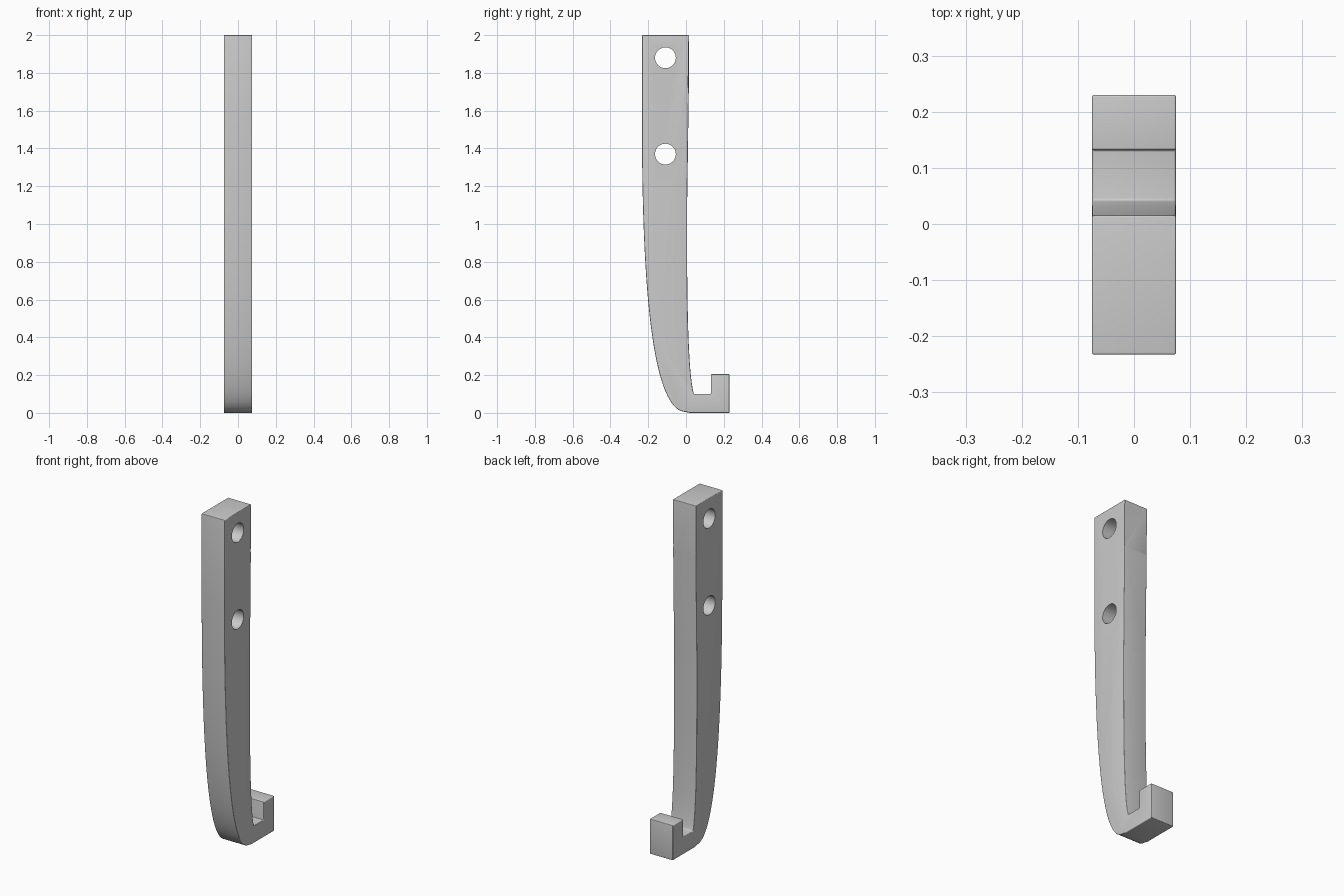
import bpy, bmesh
from mathutils import Vector
from mathutils.geometry import interpolate_bezier

if "Cube" in bpy.data.objects:
    bpy.data.objects.remove(bpy.data.objects["Cube"])

HALF_WIDTH = 0.075
ROUND = 0.012

grey = bpy.data.materials.new("plain grey")
grey.use_nodes = True
grey.diffuse_color = (0.6, 0.6, 0.6, 1)
grey.node_tree.nodes["Principled BSDF"].inputs["Base Color"].default_value = (0.6, 0.6, 0.6, 1)


def sweep(a, b, c, d, steps):
    """Curve through the (y, z) plane from a to d."""
    pts = interpolate_bezier(*[Vector((0, y, z)) for y, z in (a, b, c, d)], steps)
    return [(p.y, p.z) for p in pts]


# Side profile: top, curved front, hook tip, slot, curved back
profile = [(0.015, 2), (-0.233, 2)]
profile += sweep((-0.233, 1.5), (-0.232, 0.75), (-0.19, 0.005), (0.0, 0.005), 40)
profile += [(0.02, 0), (0.23, 0), (0.23, 0.205), (0.132, 0.205), (0.132, 0.1)]
profile += sweep((0.042, 0.1), (0.012, 0.2), (0.004, 0.55), (0.006, 1.1), 24)
profile += [(0.015, 1.72)]

bm = bmesh.new()
face = bm.faces.new([bm.verts.new((-HALF_WIDTH, y, z)) for y, z in profile])
ext = bmesh.ops.extrude_face_region(bm, geom=[face])
moved = [v for v in ext["geom"] if isinstance(v, bmesh.types.BMVert)]
bmesh.ops.translate(bm, verts=moved, vec=(2 * HALF_WIDTH, 0, 0))
bmesh.ops.recalc_face_normals(bm, faces=bm.faces)


def is_rounded(edge):
    """Crisp edges, except the upright back edges near the top."""
    upper_back = all(v.co.y > 0 and v.co.z > 1.7 for v in edge.verts)
    upright = abs(edge.verts[0].co.z - edge.verts[1].co.z) > 0.1
    return edge.calc_face_angle() > 0.6 and not (upper_back and upright)


bmesh.ops.bevel(bm, geom=[e for e in bm.edges if is_rounded(e)], offset=ROUND,
                offset_type='OFFSET', segments=4, profile=0.5, affect='EDGES',
                clamp_overlap=True)
mesh = bpy.data.meshes.new("hook_bracket")
bm.to_mesh(mesh)
bm.free()
bracket = bpy.data.objects.new("hook_bracket", mesh)
bpy.context.collection.objects.link(bracket)
mesh.materials.append(grey)

# Two screw holes drilled from side to side
for z in (1.88, 1.37):
    bpy.ops.mesh.primitive_cylinder_add(vertices=48, radius=0.055, depth=0.4,
                                        location=(0, -0.109, z), rotation=(0, 1.570796, 0))
    drill = bpy.context.object
    drill.name = "hole_cutter"
    drill.hide_render = True
    drill.data.materials.append(grey)
    cut = bracket.modifiers.new("screw_hole", 'BOOLEAN')
    cut.operation = 'DIFFERENCE'
    cut.solver = 'EXACT'
    cut.object = drill
    bpy.context.view_layer.objects.active = bracket
    bpy.ops.object.modifier_apply(modifier=cut.name)
    bpy.data.objects.remove(drill)

bpy.ops.object.select_all(action='DESELECT')
bracket.select_set(True)
bpy.context.view_layer.objects.active = bracket
bpy.ops.object.shade_smooth_by_angle(angle=0.6)
